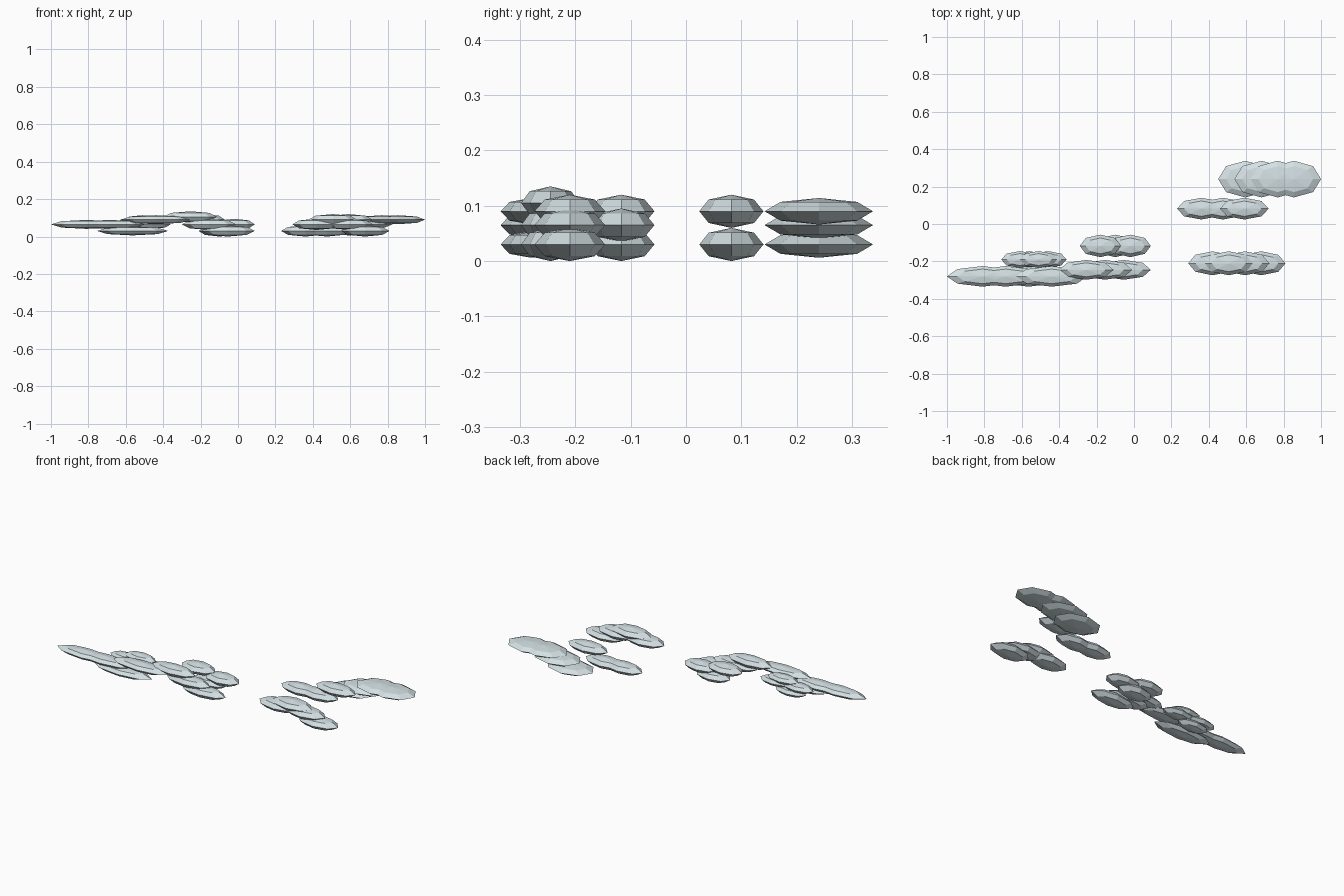
import bpy, bmesh
from mathutils import Matrix

cube = bpy.data.objects.get("Cube")
if cube:
    bpy.data.objects.remove(cube, do_unlink=True)

# One pale colour for every cloud
mat = bpy.data.materials.new("pale_blue_grey")
mat.use_nodes = True
colour = (0.66, 0.75, 0.78, 1)
mat.diffuse_color = colour
mat.node_tree.nodes["Principled BSDF"].inputs["Base Color"].default_value = colour

# Heights at which the puffs float, and their half heights
LOW, MIDDLE, HIGH, TOP = 0.03, 0.065, 0.09, 0.105
THICK, THIN = 0.03, 0.024


def cloud(name, left, right, y, half_width, half_depth, levels, half_height=THICK):
    """Spread one squashed low-poly sphere per level evenly from left to right."""
    bm = bmesh.new()
    first = left + half_width
    step = (right - left - half_width * 2) / (len(levels) - 1)
    for index, z in enumerate(levels):
        place = Matrix.Translation((first + index * step, y, z))
        squash = Matrix.Diagonal((half_width, half_depth, half_height, 1))
        bmesh.ops.create_uvsphere(bm, u_segments=8, v_segments=4,
                                  radius=1, matrix=place @ squash)
    mesh = bpy.data.meshes.new(name)
    bm.to_mesh(mesh)
    bm.free()
    mesh.materials.append(mat)
    obj = bpy.data.objects.new(name, mesh)
    bpy.context.collection.objects.link(obj)


# Long cloud at the front, with a small one tucked behind it
cloud("long_front_cloud", left=-1, right=-0.25, y=-0.28, half_width=0.19,
      half_depth=0.055, levels=(MIDDLE, MIDDLE, LOW, HIGH), half_height=THIN)
cloud("small_cloud", left=-0.71, right=-0.36, y=-0.19, half_width=0.1,
      half_depth=0.045, levels=(MIDDLE, LOW, HIGH, MIDDLE), half_height=THIN)

# Two clouds near the middle
cloud("centre_front_cloud", left=-0.4, right=0.09, y=-0.245, half_width=0.145,
      half_depth=0.053, levels=(TOP, MIDDLE, LOW))
cloud("centre_back_cloud", left=-0.29, right=0.09, y=-0.117, half_width=0.11,
      half_depth=0.06, levels=(HIGH, LOW, MIDDLE))

# Three clouds on the left side
cloud("left_front_cloud", left=0.29, right=0.81, y=-0.21, half_width=0.13,
      half_depth=0.064, levels=(MIDDLE, HIGH, MIDDLE, LOW))
cloud("left_middle_cloud", left=0.23, right=0.72, y=0.082, half_width=0.13,
      half_depth=0.058, levels=(LOW, LOW, HIGH))
cloud("left_back_cloud", left=0.45, right=1, y=0.24, half_width=0.145,
      half_depth=0.098, levels=(LOW, MIDDLE, HIGH, HIGH), half_height=THIN)
